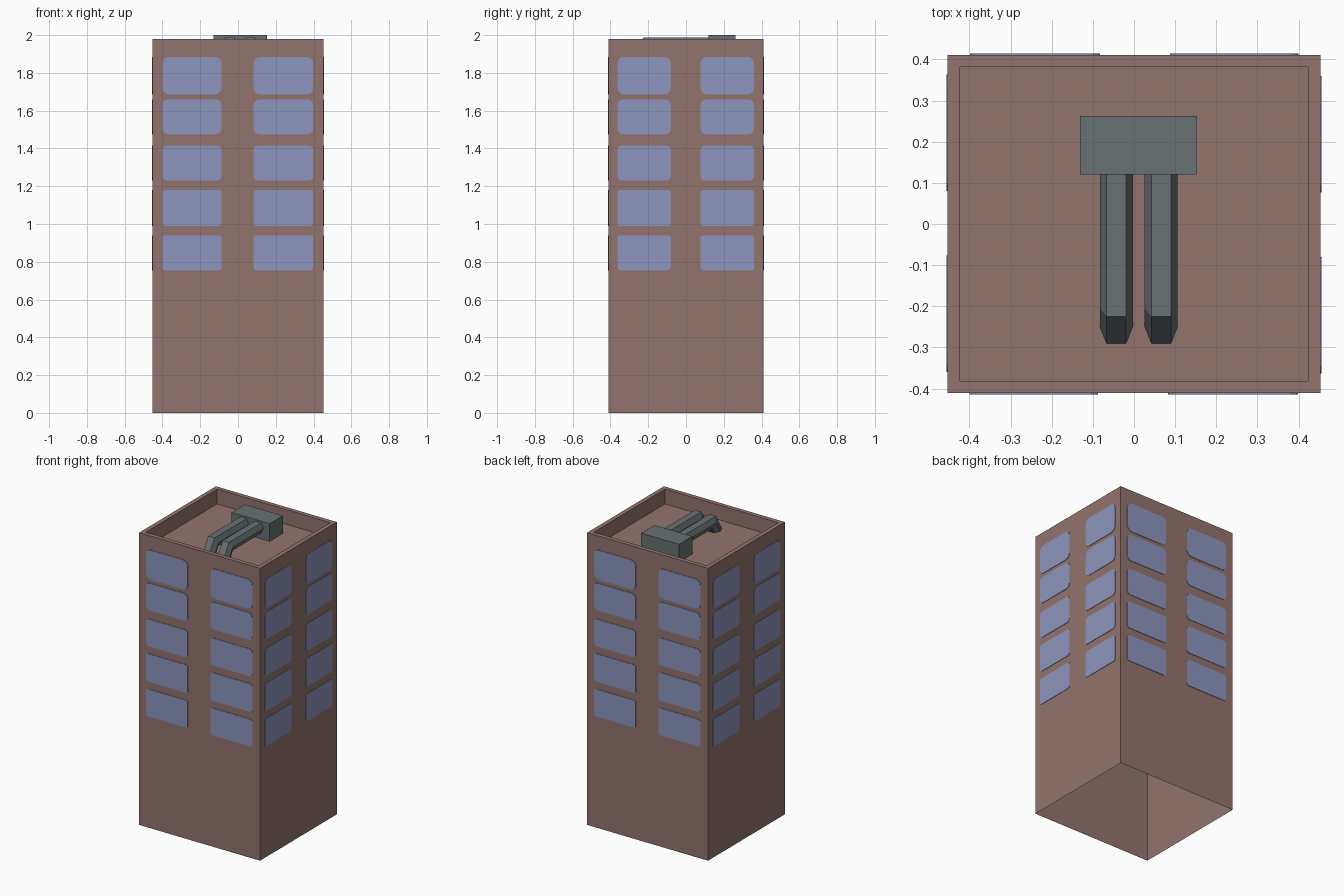
import bpy, bmesh, math
from mathutils import Vector, Matrix

if "Cube" in bpy.data.objects:
    bpy.data.objects.remove(bpy.data.objects["Cube"])

HX, HY, TOP, ROOF = 0.453, 0.411, 1.98, 1.88


def material(name, rgb):
    m = bpy.data.materials.new(name)
    m.diffuse_color = (*rgb, 1)
    m.use_nodes = True
    m.node_tree.nodes["Principled BSDF"].inputs["Base Color"].default_value = m.diffuse_color
    return m


BRICK = material("brown_brick", (0.292, 0.173, 0.154))
GLASS = material("blue_glass", (0.266, 0.298, 0.509))
METAL = material("grey_metal", (0.140, 0.165, 0.171))


def finish(bm, name, mat):
    me = bpy.data.meshes.new(name)
    bm.to_mesh(me)
    bm.free()
    me.materials.append(mat)
    ob = bpy.data.objects.new(name, me)
    bpy.context.collection.objects.link(ob)
    return ob


def box(bm, lo, hi):
    lo, hi = Vector(lo), Vector(hi)
    mat = Matrix.Translation((lo + hi) / 2) @ Matrix.Diagonal((*(hi - lo), 1))
    bmesh.ops.create_cube(bm, size=1, matrix=mat)


# Building shell: open underneath, with a sunken roof behind a parapet
bm = bmesh.new()
box(bm, (-HX, -HY, 0), (HX, HY, TOP))
bm.normal_update()
bottom = [f for f in bm.faces if f.normal.z < -0.5]
bmesh.ops.delete(bm, geom=bottom, context='FACES_ONLY')
roof = [f for f in bm.faces if f.normal.z > 0.5]
bmesh.ops.inset_region(bm, faces=roof, thickness=0.042)
sunk = bmesh.ops.extrude_discrete_faces(bm, faces=roof)["faces"]
bmesh.ops.translate(bm, verts=sunk[0].verts, vec=(0, 0, ROOF - TOP))
finish(bm, "building_shell", BRICK)


# Windows: thin rounded plates set through the walls, corners rounder higher up
def rounded_outline(u0, u1, z0, z1, r):
    corners = ((u1 - r, z1 - r), (u0 + r, z1 - r), (u0 + r, z0 + r), (u1 - r, z0 + r))
    return [(cu + r * math.cos(a), cz + r * math.sin(a))
            for i, (cu, cz) in enumerate(corners)
            for a in [math.radians(90 * i + 30 * k) for k in range(4)]]


def window(bm, outline, wall, angle):
    turn = Matrix.Rotation(angle, 3, 'Z')
    front, back = ([bm.verts.new(turn @ Vector((u, -wall + d, z))) for u, z in outline]
                   for d in (-0.003, 0.003))
    bm.faces.new(front)
    bm.faces.new(back[::-1])
    for i in range(len(front)):
        bm.faces.new((front[i - 1], back[i - 1], back[i], front[i]))


ROWS = [(1.685, 1.885, 0.035), (1.475, 1.66, 0.03), (1.23, 1.415, 0.022),
        (0.99, 1.18, 0.014), (0.755, 0.94, 0.014)]
WIDE = [(-0.40, -0.087), (0.083, 0.398)]
NARROW = [(-0.363, -0.08), (0.077, 0.36)]
bm = bmesh.new()
for side in range(4):
    columns, wall = ((WIDE, HY), (NARROW, HX))[side % 2]
    for u0, u1 in columns:
        for z0, z1, r in ROWS:
            window(bm, rounded_outline(u0, u1, z0, z1, r), wall, side * math.pi / 2)
bmesh.ops.recalc_face_normals(bm, faces=bm.faces)
finish(bm, "windows", GLASS)

# Rooftop unit
bm = bmesh.new()
box(bm, (-0.131, 0.12, ROOF), (0.153, 0.262, 2.0))
finish(bm, "roof_unit", METAL)

# Six-sided ducts that leave the unit and bend down into the roof
PROFILE = [(-0.024, 0.035), (0.024, 0.035), (0.04, 0), (0.024, -0.035), (-0.024, -0.035), (-0.04, 0)]
MID = 1.953
for name, cx in (("left_duct", -0.043), ("right_duct", 0.066)):
    bm = bmesh.new()
    rings = []
    # each station: centre y, centre z, shift of y and z per unit of profile height
    for y, z, sy, sz in ((0.125, MID, 0, 1), (-0.205, MID, -0.566, 1), (-0.249, ROOF, -1.166, 0)):
        rings.append([bm.verts.new((cx + px, y + sy * h, z + sz * h)) for px, h in PROFILE])
    for a, b in zip(rings, rings[1:]):
        for i in range(6):
            bm.faces.new((a[i - 1], a[i], b[i], b[i - 1]))
    bm.faces.new(rings[0])
    bm.faces.new(rings[-1])
    bmesh.ops.recalc_face_normals(bm, faces=bm.faces)
    finish(bm, name, METAL)
